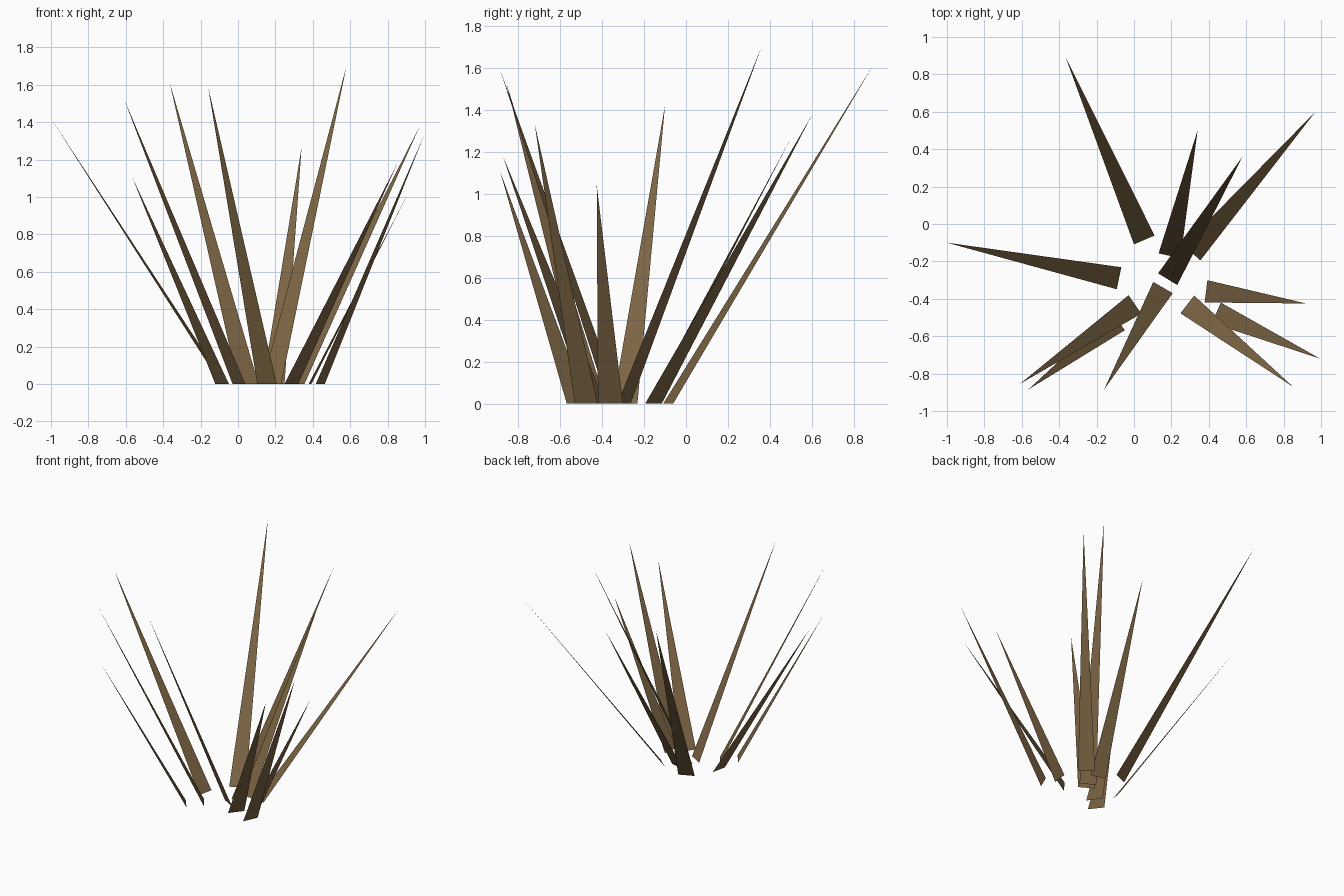
import bpy
from mathutils import Vector

WIDTH = 0.12

mat = bpy.data.materials.new("dry_grass")
mat.diffuse_color = (0.2, 0.128, 0.057, 1)

# Each blade: root centre (x, y), tip (x, y, z)
BLADES = [
    ((0.055, -0.085), (-0.365, 0.89, 1.61)),
    ((0.19, -0.17), (0.34, 0.50, 1.265)),
    ((0.18, -0.295), (0.58, 0.36, 1.70)),
    ((0.31, -0.155), (0.97, 0.60, 1.375)),
    ((-0.08, -0.29), (-1.0, -0.10, 1.42)),
    ((0.005, -0.43), (-0.61, -0.855, 1.525)),
    ((-0.085, -0.52), (-0.565, -0.885, 1.105)),
    ((0.155, -0.34), (-0.16, -0.885, 1.59)),
    ((0.285, -0.43), (0.85, -0.87, 1.175)),
    ((0.44, -0.475), (0.995, -0.72, 1.33)),
    ((0.385, -0.36), (0.92, -0.425, 1.04)),
]


# Flat tapering blade whose root edge lies square to its lean
def blade(i, root, tip):
    c, t = Vector((*root, 0)), Vector(tip)
    lean = t - c
    side = Vector((lean.y, -lean.x, 0)).normalized() * WIDTH / 2
    me = bpy.data.meshes.new(f"grass_blade_{i}")
    me.from_pydata([c - side, c + side, t], [], [(0, 1, 2)])
    me.materials.append(mat)
    bpy.context.collection.objects.link(bpy.data.objects.new(me.name, me))


for i, (root, tip) in enumerate(BLADES, 1):
    blade(i, root, tip)
